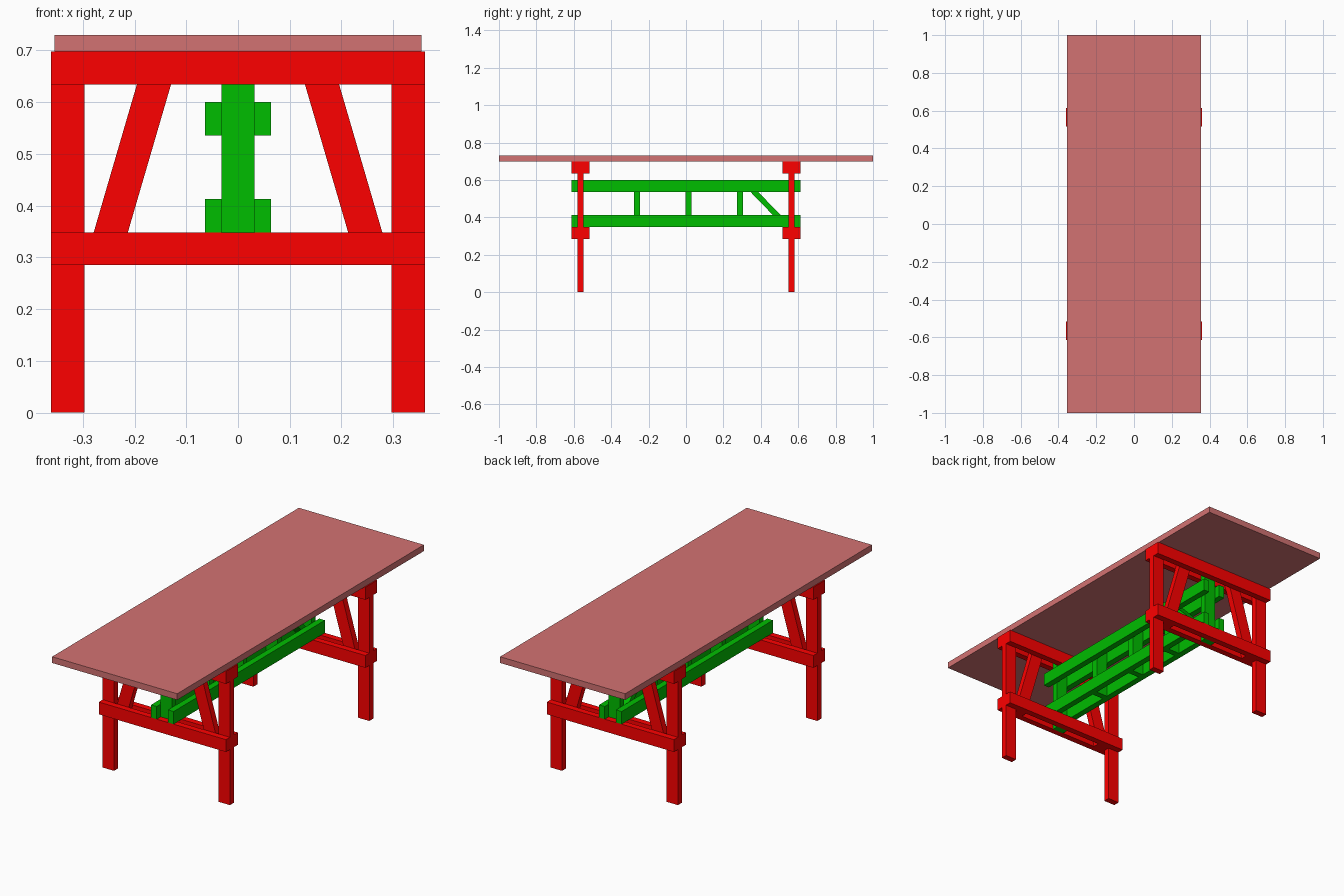
import bpy
import bmesh

if "Cube" in bpy.data.objects:
    bpy.data.objects.remove(bpy.data.objects["Cube"])

T = 0.032          # board thickness
W = 0.032          # half width of a board
TRESTLE_Y = 0.565  # trestle centre distance


def material(name, rgb):
    m = bpy.data.materials.new(name)
    m.diffuse_color = (*rgb, 1)
    m.use_nodes = True
    m.node_tree.nodes["Principled BSDF"].inputs["Base Color"].default_value = m.diffuse_color
    return m


RED = material("red_paint", (1.0, 0.0, 0.0))
GREEN = material("green_paint", (0.0, 0.51, 0.0))
TOP = material("top_wood", (0.65, 0.17, 0.17))


def prism(name, profile, axis, lo, hi, mat):
    """Extrude a 2D profile (xz for axis 'y', yz for axis 'x') from lo to hi."""
    put = (lambda p, d: (p[0], d, p[1])) if axis == 'y' else (lambda p, d: (d, p[0], p[1]))
    n = len(profile)
    bm = bmesh.new()
    v = [bm.verts.new(put(p, d)) for d in (lo, hi) for p in profile]
    bm.faces.new(v[:n])
    bm.faces.new(v[n:])
    for i in range(n):
        j = (i + 1) % n
        bm.faces.new((v[i], v[i + n], v[j + n], v[j]))
    bmesh.ops.recalc_face_normals(bm, faces=bm.faces)
    mesh = bpy.data.meshes.new(name)
    bm.to_mesh(mesh)
    bm.free()
    mesh.materials.append(mat)
    ob = bpy.data.objects.new(name, mesh)
    bpy.context.collection.objects.link(ob)
    return ob


def box(name, x, y, z, mat):
    rect = [(x[0], z[0]), (x[1], z[0]), (x[1], z[1]), (x[0], z[1])]
    return prism(name, rect, 'y', y[0], y[1], mat)


# Table top
box("table_top", (-0.355, 0.355), (-1, 1), (0.698, 0.73), TOP)

LOW, HIGH = (0.285, 0.348), (0.634, 0.698)
for end, sy in (("front", -1), ("back", 1)):
    c = sy * TRESTLE_Y
    mid = (c - T / 2, c + T / 2)

    # Paired cross rails clamping the legs
    for level, z in (("lower", LOW), ("upper", HIGH)):
        for side, s in (("outer", sy), ("inner", -sy)):
            r = c + s * T
            box(f"{end}_{level}_{side}_rail", (-0.361, 0.361), (r - T / 2, r + T / 2), z, RED)

    # Legs and slanted braces
    for side, s in (("left", -1), ("right", 1)):
        box(f"{end}_{side}_leg", sorted((s * 0.297, s * 0.361)), mid, (0, 0.698), RED)
        slope = 0.0835 / 0.286
        brace = [(s * (x - slope * (z - 0.348)), z)
                 for x, z in ((0.213, 0.285), (0.279, 0.285), (0.279, 0.698), (0.213, 0.698))]
        prism(f"{end}_{side}_brace", brace, 'y', *mid, RED)

    # Stretcher end post held between the cross rails
    box(f"{end}_stretcher_post", (-W, W), mid, (0.285, 0.698), GREEN)

# Long stretcher rails, in pairs either side of the posts
for level, z in (("lower", (0.348, 0.413)), ("upper", (0.536, 0.60))):
    for side, s in (("left", -1), ("right", 1)):
        box(f"{level}_{side}_stretcher", sorted((s * W, s * (W + T))), (-0.613, 0.613), z, GREEN)

# Spacer uprights between the stretchers
for i, y in enumerate((-0.262, 0.013, 0.289)):
    box(f"stretcher_upright_{i + 1}", (-W, W), (y - T / 2, y + T / 2), (0.348, 0.60), GREEN)

# Single diagonal strut, clipped to the upright and the end post
strut = [(0.304, 0.578), (0.304, 0.60), (0.324, 0.60),
         (0.549, 0.3676), (0.549, 0.348), (0.527, 0.348)]
prism("diagonal_strut", strut, 'x', -W, W, GREEN)
